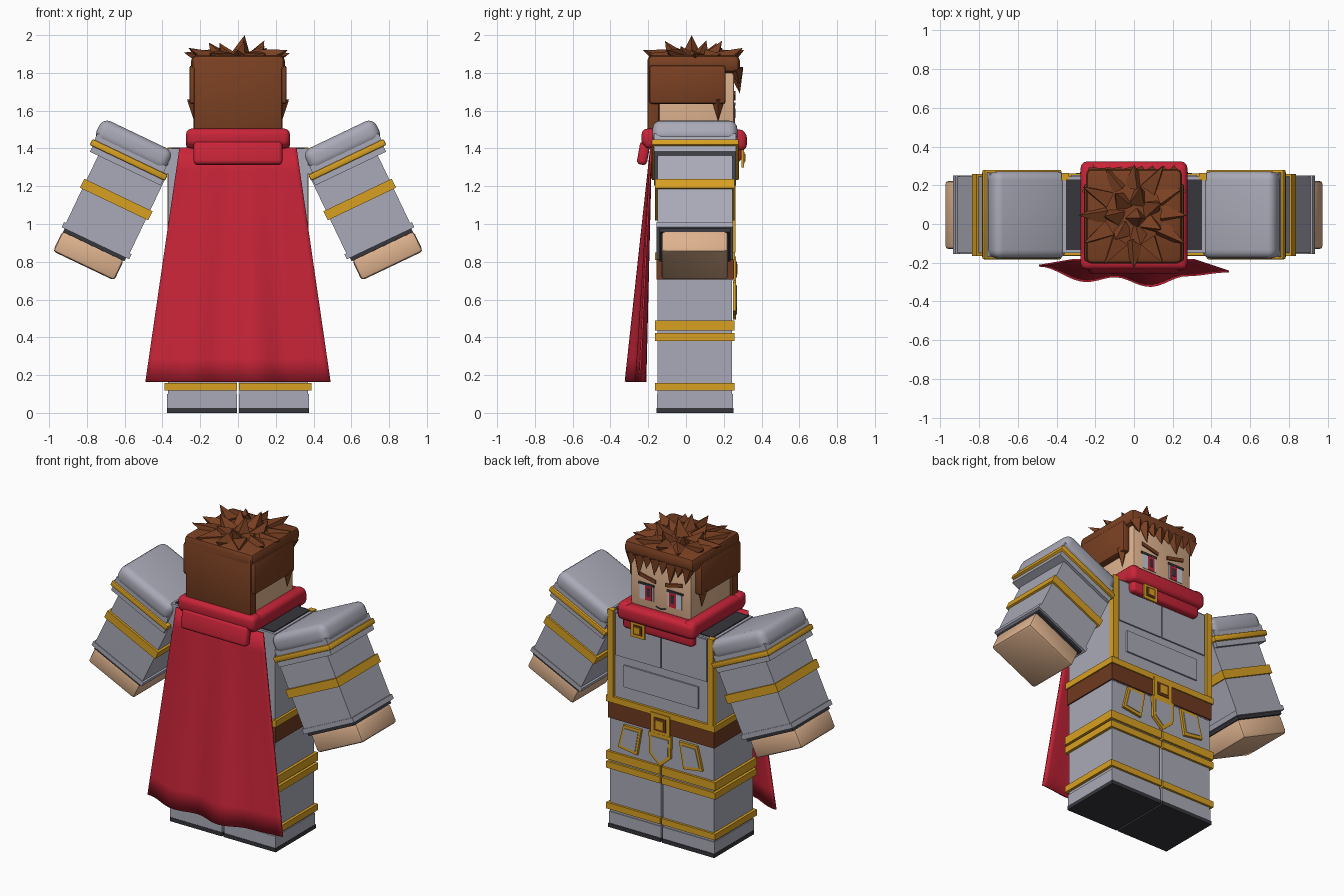
import bpy, bmesh, math, random
from mathutils import Matrix, Vector

if "Cube" in bpy.data.objects:
    bpy.data.objects.remove(bpy.data.objects["Cube"])

random.seed(4)


def mat(name, r, g, b):
    m = bpy.data.materials.new(name)
    lin = [((c / 255 + 0.055) / 1.055) ** 2.4 for c in (r, g, b)]
    m.diffuse_color = (*lin, 1)
    m.use_nodes = True
    m.node_tree.nodes["Principled BSDF"].inputs["Base Color"].default_value = m.diffuse_color
    return m


GREY = mat("steel grey", 170, 170, 184)
GOLD = mat("gold", 216, 160, 34)
RED = mat("crimson", 200, 36, 56)
HAIR = mat("hair brown", 122, 64, 34)
BELT = mat("leather brown", 112, 58, 32)
SKIN = mat("skin", 222, 178, 142)
DARK = mat("charcoal", 54, 54, 60)
WHITE = mat("eye white", 200, 205, 215)


def finish(name, bm, m, smooth=False):
    bmesh.ops.recalc_face_normals(bm, faces=bm.faces)
    me = bpy.data.meshes.new(name)
    bm.to_mesh(me)
    bm.free()
    me.materials.append(m)
    ob = bpy.data.objects.new(name, me)
    bpy.context.collection.objects.link(ob)
    if smooth:
        bpy.ops.object.select_all(action='DESELECT')
        ob.select_set(True)
        bpy.context.view_layer.objects.active = ob
        bpy.ops.object.shade_smooth_by_angle(angle=math.radians(40))
    return ob


def box(name, x, y, z, m, bevel=0, seg=3, mx=None):
    """Box from (min, max) ranges, optionally rounded and placed by a matrix."""
    bm = bmesh.new()
    bmesh.ops.create_cube(bm, size=1)
    for v in bm.verts:
        v.co = [r[0] if c < 0 else r[1] for c, r in zip(v.co, (x, y, z))]
    if bevel:
        bmesh.ops.bevel(bm, geom=bm.edges[:], offset=bevel, segments=seg,
                        profile=0.5, affect='EDGES')
    if mx:
        bm.transform(mx)
    return finish(name, bm, m, bool(bevel))


def plate(name, pts, y0, y1, m):
    """Extruded outline given in x, z."""
    bm = bmesh.new()
    f = bm.faces.new([bm.verts.new((x, y0, z)) for x, z in pts])
    r = bmesh.ops.extrude_face_region(bm, geom=[f])
    for v in r['geom']:
        if isinstance(v, bmesh.types.BMVert):
            v.co.y = y1
    return finish(name, bm, m)


def framed(name, pts, y, edge=0.76):
    """Gold-rimmed plate with a raised steel centre."""
    cx = sum(p[0] for p in pts) / len(pts)
    cz = sum(p[1] for p in pts) / len(pts)
    plate(name + "_rim", pts, y, y + 0.016, GOLD)
    inner = [(cx + (px - cx) * edge, cz + (pz - cz) * edge) for px, pz in pts]
    plate(name + "_panel", inner, y, y + 0.02, GREY)


def spike(name, base, tip, r, sides=4, spin=0.0):
    base, tip = Vector(base), Vector(tip)
    d = tip - base
    bm = bmesh.new()
    bmesh.ops.create_cone(bm, cap_ends=True, segments=sides, radius1=r,
                          radius2=0, depth=d.length)
    q = d.to_track_quat('Z', 'Y').to_matrix().to_4x4()
    bm.transform(Matrix.Translation((base + tip) / 2) @ q @ Matrix.Rotation(spin, 4, 'Z'))
    return finish(name, bm, HAIR)


# legs with soles and gold bands
for s, side in ((1, "right"), (-1, "left")):
    def rx(a, b):
        return (a, b) if s > 0 else (-b, -a)
    box(side + "_leg", rx(0.008, 0.37), (-0.15, 0.243), (0.10, 0.72), GREY)
    box(side + "_foot", rx(0.006, 0.375), (-0.153, 0.248), (0.025, 0.10), GREY)
    box(side + "_sole", rx(0.006, 0.377), (-0.155, 0.252), (0, 0.025), DARK)
    for z0, z1 in ((0.118, 0.158), (0.38, 0.422), (0.437, 0.49)):
        box(side + "_leg_band", rx(0.006, 0.388), (-0.165, 0.257), (z0, z1), GOLD)

# torso, waist and chest plates
box("torso", (-0.37, 0.37), (-0.15, 0.245), (0.70, 1.4), GREY)
box("shoulder_top", (-0.352, 0.352), (-0.135, 0.23), (1.395, 1.406), DARK)
box("belt", (-0.378, 0.378), (-0.157, 0.253), (0.705, 0.81), BELT)
box("waist_band", (-0.386, 0.386), (-0.163, 0.26), (0.81, 0.85), GOLD)
box("chest_panel", (-0.265, 0.265), (0.24, 0.255), (0.93, 1.07), GREY)
for s in (1, -1):
    box("breast_plate", sorted((s * 0.004, s * 0.325)), (0.24, 0.254), (1.12, 1.39), GREY)
    box("chest_trim", sorted((s * 0.335, s * 0.374)), (0.225, 0.262), (0.85, 1.405), GOLD)
    framed("hip_pouch", [(s * 0.135, 0.69), (s * 0.262, 0.69),
                         (s * 0.30, 0.54), (s * 0.165, 0.52)], 0.248)
framed("centre_flap", [(-0.08, 0.70), (0.08, 0.70), (0.075, 0.56),
                       (0, 0.495), (-0.075, 0.56)], 0.25)


def buckle(name, cx, cz, r, y):
    box(name + "_plate", (cx - r, cx + r), (y, y + 0.012), (cz - r, cz + r), GOLD)
    box(name + "_inset", (cx - r * .62, cx + r * .62), (y, y + 0.016), (cz - r * .62, cz + r * .62), BELT)
    box(name + "_stud", (cx - r * .4, cx + r * .4), (y, y + 0.02), (cz - r * .4, cz + r * .4), GOLD)


buckle("belt_buckle", 0, 0.76, 0.068, 0.253)

# arms, built upright from the cuff and tilted outward
for s, side in ((1, "right"), (-1, "left")):
    mx = Matrix.Translation((s * 0.755, 0, 0.898)) @ Matrix.Rotation(-s * math.radians(25.5), 4, 'Y')

    def part(name, u, y, w, m, bevel=0, seg=3):
        x = u if s > 0 else (-u[1], -u[0])
        box(side + name, x, y, w, m, bevel, seg, mx)
    part("_arm", (-0.187, 0.187), (-0.15, 0.245), (0.0, 0.54), GREY)
    part("_cuff", (-0.198, 0.198), (-0.155, 0.25), (0.0, 0.03), GREY)
    part("_cuff_lining", (-0.18, 0.18), (-0.14, 0.235), (-0.02, 0.01), DARK)
    part("_hand", (-0.175, 0.185), (-0.13, 0.223), (-0.135, -0.015), SKIN, 0.018, 2)
    part("_elbow_band", (-0.2, 0.2), (-0.165, 0.257), (0.23, 0.283), GOLD)
    part("_pad_lip", (-0.18, 0.235), (-0.17, 0.265), (0.425, 0.46), GREY)
    part("_pad_band", (-0.19, 0.252), (-0.182, 0.28), (0.457, 0.492), GOLD, 0.008, 2)
    part("_pad_base", (-0.165, 0.24), (-0.17, 0.265), (0.49, 0.53), GREY)
    part("_shoulder_pad", (-0.168, 0.25), (-0.178, 0.272), (0.495, 0.617), GREY, 0.045, 4)

# cape: trapezoid with folds growing toward the hem
HEM = [(-1, -.215), (-.5, -.295), (-.2, -.27), (.17, -.32), (.55, -.265), (1, -.245)]


def hem_y(a):
    for (a0, y0), (a1, y1) in zip(HEM, HEM[1:]):
        if a <= a1 + 1e-6:
            k = (1 - math.cos(math.pi * (a - a0) / (a1 - a0))) / 2
            return y0 + (y1 - y0) * k


bm = bmesh.new()
NX, NZ = 32, 10
grid = []
for j in range(NZ + 1):
    t = j / NZ
    row = []
    for i in range(NX + 1):
        a = -1 + 2 * i / NX
        row.append(bm.verts.new((a * (0.31 + 0.18 * t), -0.185 + (hem_y(a) + 0.185) * t,
                                 1.405 - 1.24 * t)))
    grid.append(row)
for r0, r1 in zip(grid, grid[1:]):
    for i in range(NX):
        bm.faces.new((r0[i], r0[i + 1], r1[i + 1], r1[i]))
cape = finish("cape", bm, RED, True)
mod = cape.modifiers.new("thickness", 'SOLIDIFY')
mod.thickness = 0.01
mod.offset = 0

# collar of rounded bars, folded panels and clasp
box("collar_back", (-0.275, 0.275), (-0.235, -0.14), (1.41, 1.505), RED, 0.03)
box("collar_front", (-0.275, 0.275), (0.235, 0.322), (1.39, 1.49), RED, 0.03)
for s in (1, -1):
    box("collar_side", sorted((s * 0.195, s * 0.275)), (-0.225, 0.315), (1.40, 1.5), RED, 0.03)
tilt = Matrix.Translation((0, -0.225, 1.375)) @ Matrix.Rotation(math.radians(-10), 4, 'X')
box("collar_back_fold", (-0.235, 0.235), (-0.027, 0.027), (-0.062, 0.062), RED, 0.02, 3, tilt)
box("collar_front_fold", (-0.25, 0.25), (0.235, 0.295), (1.33, 1.42), RED, 0.02)
buckle("collar_clasp", 0.13, 1.35, 0.05, 0.295)

# head and face
box("head", (-0.215, 0.215), (-0.16, 0.255), (1.4, 1.84), SKIN, 0.012, 2)
for s in (1, -1):
    def fx(a, b):
        return sorted((s * a, s * b))
    box("eye_white", fx(0.05, 0.15), (0.25, 0.258), (1.535, 1.635), WHITE)
    box("iris", fx(0.062, 0.11), (0.25, 0.260), (1.535, 1.635), RED)
    box("pupil", fx(0.074, 0.098), (0.25, 0.262), (1.56, 1.612), DARK)
    box("upper_lash", fx(0.045, 0.16), (0.25, 0.261), (1.628, 1.642), DARK)
    plate("eyebrow", [(s * 0.035, 1.655), (s * 0.155, 1.682), (s * 0.155, 1.705),
                      (s * 0.035, 1.678)], 0.25, 0.262, HAIR)
plate("mouth", [(-0.035, 1.508), (0, 1.498), (0.035, 1.508), (0.035, 1.514),
                (0, 1.505), (-0.035, 1.514)], 0.25, 0.259, DARK)

# hair blocks
box("hair_back", (-0.235, 0.235), (-0.205, -0.14), (1.46, 1.87), HAIR, 0.015, 2)
box("hair_cap", (-0.248, 0.248), (-0.205, 0.285), (1.80, 1.895), HAIR, 0.03, 2)
for s in (1, -1):
    box("hair_side", sorted((s * 0.2, s * 0.258)), (-0.195, 0.21), (1.635, 1.84), HAIR, 0.015, 2)
    spike("side_lock", (s * 0.235, 0.17, 1.66), (s * 0.232, 0.17, 1.545), 0.035)

# hair spikes: outer crown, inner crown, top, fringe
for i in range(12):
    a = math.tau * i / 12
    c, n = math.cos(a), math.sin(a)
    k = 1 / max(abs(c), abs(n)) ** 0.4
    w = random.uniform(0.94, 1.02)
    spike("crown_spike", (0.15 * c * k, 0.05 + 0.15 * n * k, 1.87),
          (0.285 * c * k * w, 0.045 + 0.275 * n * k * w, 1.92 + random.uniform(-0.02, 0.02)),
          0.06, 4, random.random())
for i in range(7):
    a = math.tau * (i + 0.5) / 7
    c, n = math.cos(a), math.sin(a)
    spike("inner_spike", (0.09 * c, 0.04 + 0.09 * n, 1.87),
          (0.155 * c, 0.04 + 0.155 * n, 1.96 + random.uniform(-0.02, 0.015)), 0.06, 4, random.random())
spike("top_spike", (0.01, 0.03, 1.87), (0.035, 0.03, 2.0), 0.065)
for i in range(8):
    x = -0.205 + 0.41 * i / 7
    spike("fringe_spike", (x, 0.262, 1.82),
          (x * 0.95, 0.285, (1.72, 1.75, 1.69, 1.74)[i % 4]), 0.042, 4, 0.4)
